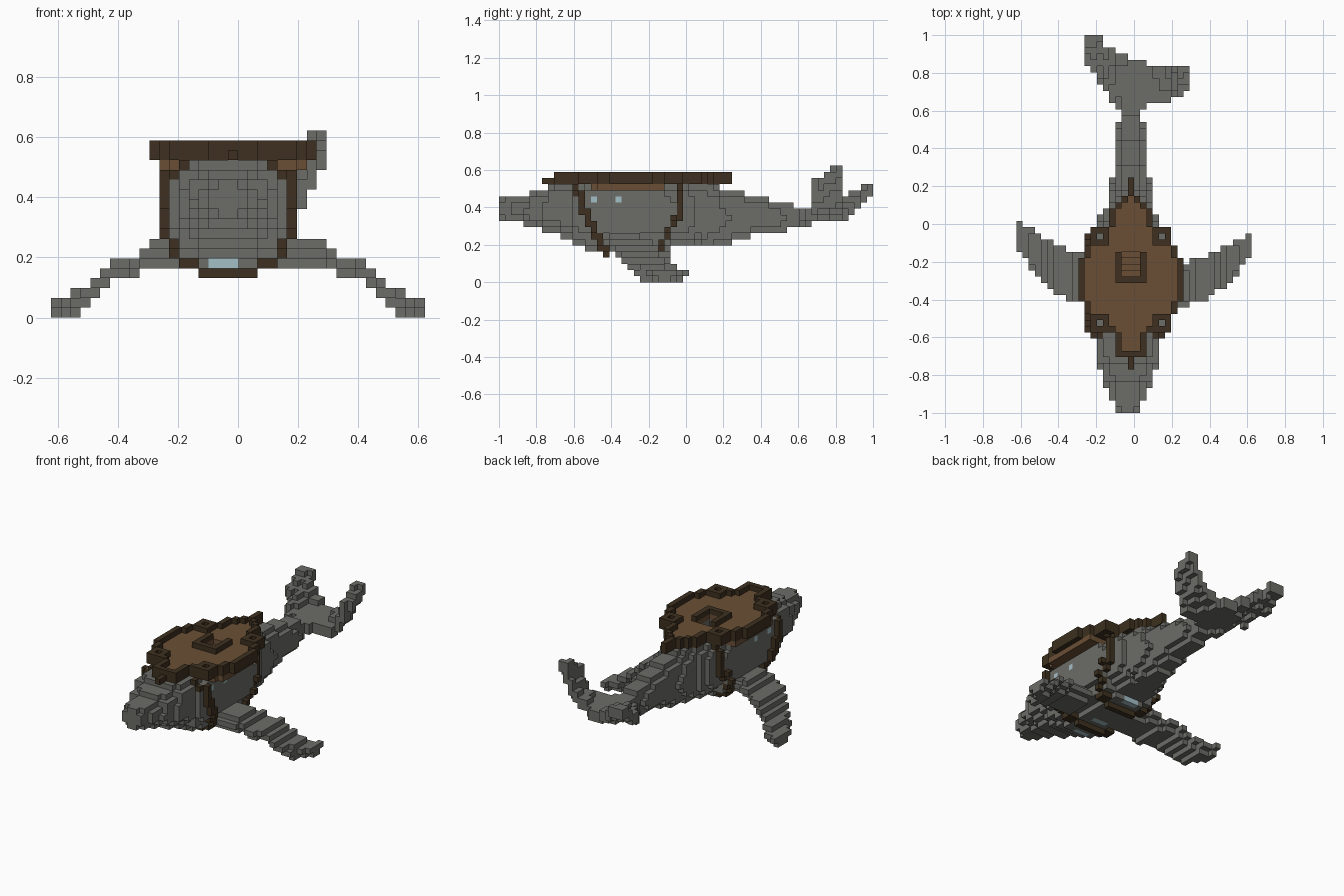
import bpy
import bmesh
from mathutils import Vector

CELL = 2 / 61  # edge of one block

default_cube = bpy.data.objects.get("Cube")
if default_cube:
    bpy.data.objects.remove(default_cube, do_unlink=True)


def make_material(name, colour):
    material = bpy.data.materials.new(name)
    material.use_nodes = True
    rgba = (*colour, 1)
    material.diffuse_color = rgba
    material.node_tree.nodes["Principled BSDF"].inputs["Base Color"].default_value = rgba
    return material


grey = make_material("whale grey", (0.15, 0.15, 0.137))
tan = make_material("deck brown", (0.145, 0.078, 0.036))
dark = make_material("dark brown", (0.047, 0.03, 0.014))
blue = make_material("pale blue", (0.37, 0.52, 0.57))


def sample(table, t):
    """Interpolate the rows of a table whose first column is the position."""
    if t <= table[0][0]:
        return table[0][1:]
    for low, high in zip(table, table[1:]):
        if t <= high[0]:
            f = (t - low[0]) / (high[0] - low[0])
            return [a + (b - a) * f for a, b in zip(low[1:], high[1:])]
    return table[-1][1:]


def box(xs, ys, zs):
    """All blocks of a box, both ends included."""
    return {(x, y, z) for x in range(xs[0], xs[1] + 1)
            for y in range(ys[0], ys[1] + 1) for z in range(zs[0], zs[1] + 1)}


# Body sections: y, half width, bottom, top
BODY = [(-30, 2, 10, 14), (-28, 3, 10, 14), (-25, 4, 9, 14.6), (-22, 5, 8, 15.6),
        (-20, 5, 7, 16), (-17, 6, 5.6, 16), (-15, 6, 5, 16), (-4, 6, 5, 16),
        (0, 5, 6, 16), (3, 3.8, 6, 16), (7, 3, 6.4, 15), (9, 2.6, 7, 15),
        (11, 2.5, 7.6, 14), (15, 2.4, 8, 13), (17, 1.6, 9, 12.6), (21, 1.6, 10, 12)]
# Squareness of the back along y: boxy under the deck, round at both ends
SQUARENESS = [(-24, 2.2), (-18, 3.9), (-1, 3.9), (5, 2.2)]
body = set()
for y in range(-30, 21):
    half, low, high = sample(BODY, y)
    low, high = round(low), round(high)
    middle, rise = (low + high) / 2, (high - low) / 2
    centre = -1.5 if y < 3 else -1
    back_power = sample(SQUARENESS, y)[0]
    for x, _, z in box((-9, 8), (y, y), (low, high - 1)):
        across = abs(x - centre) / (half + 0.05)
        up = (z + 0.5 - middle) / rise
        power = back_power if up > 0 else min(back_power, 2.5)
        if across ** power + abs(up) ** power <= 1:
            body.add((x, y, z))

# Tail flukes, one column per x: x, front y, back y, bottom, top
FLUKES = [(-8, 26, 30, 13, 15), (-7, 25, 30, 13, 15), (-6, 23, 30, 12, 14),
          (-5, 22, 28, 12, 14), (-3, 19, 27, 10, 12), (0, 18, 26, 10, 12),
          (2, 20, 25, 10, 12), (5, 20, 25, 11, 13), (6, 21, 25, 12, 15),
          (7, 21, 25, 14, 18), (8, 22, 25, 16, 18)]
flukes = set()
for x in range(-8, 9):
    front, back, low, high = sample(FLUKES, x)
    for y in range(round(front), round(back) + 1):
        lift = 0.08 * abs(x) * (y - (front + back) / 2)  # tips curl up rearwards
        flukes |= box((x, x), (y, y), (round(low + lift), round(high + lift) - 1))

# Side fins: distance out, bottom, top
FIN_HEIGHT = [(5, 5, 8), (7, 5, 8), (9, 5, 7), (11, 4, 6), (13, 3, 5),
              (14, 2, 4), (15, 1, 3), (16, 0, 3), (17, 0, 2)]


def fin(edges, place):
    cells = set()
    for out in range(4, 19):
        low, high = map(round, sample(FIN_HEIGHT, out))
        front, back = map(round, sample(edges, out))
        column = (place(out),) * 2
        cells |= box(column, (front + 1, back - 1), (low, high - 1))
        # Thinner leading and trailing edges
        top = high - 2 if high - low > 2 else high - 1
        for y in (front, back):
            cells |= box(column, (y, y), (low + 1, top))
    return cells


left_fin = fin([(5, -13, -7), (8, -13, -7), (12, -11, -5), (15, -9, -4), (18, -5, -2)],
               lambda out: out)
right_fin = fin([(5, -12, -6), (9, -12, -5), (12, -11, -4), (15, -8, -2), (18, -4, 0)],
                lambda out: -1 - out)

# Deck outline: y, cells either side of the centre column
DECK = [(-21, 2), (-19, 2), (-17, 3), (-16, 4), (-15, 6), (-14, 7), (-13, 7), (-12, 8),
        (-6, 8), (-5, 7), (-4, 7), (-3, 6), (-2, 5), (-1, 5), (0, 3), (2, 3), (3, 2),
        (4, 1), (5, 0), (7, 0)]
outline = set()
for y in range(-21, 8):
    half = round(sample(DECK, y)[0])
    outline |= {(x - 1, y) for x in range(-half, half + 1)}
ring = {(x, y) for x, y in outline
        if any((x + a, y + b) not in outline for a, b in ((1, 0), (-1, 0), (0, 1), (0, -1)))}

# Corner loops where the straps meet the deck, each with a hole through it
holes = set()
for x in (-6, 4):
    for y in (-16, -2):
        loop = {c[:2] for c in box((x - 1, x + 1), (y - 1, y + 1), (0, 0))}
        outline |= loop
        ring |= loop
        holes.add((x, y))
deck_floor = {(x, y, 16) for x, y in outline - ring}
deck_rim = {(x, y, z) for x, y in ring - holes for z in (16, 17)}
deck_rim |= box((-1, -1), (-23, -22), (16, 16))

# Wider support course under the deck
deck_support = {c for c in box((-8, 6), (-15, -4), (15, 15)) if c[:2] in outline} - body

# Hatch: raised frame open at the back, with steps going down inside
hatch_frame = box((-3, 1), (-9, -9), (17, 17))
for x in (-3, 1):
    hatch_frame |= box((x, x), (-9, -5), (17, 17))
hatch_steps, shaft = set(), set()
for n in range(5):
    hatch_steps |= box((-2, 0), (-4 - n, -4 - n), (16 - n, 16 - n))
    shaft |= box((-2, 0), (-4 - n, -4 - n), (17 - n, 17))
body -= shaft | hatch_steps
deck_floor -= shaft | hatch_steps

# Straps hug the body along slanted paths: z, y
solid = body | shaft | hatch_steps


def strap(path):
    cells = set()
    for x, y, z in box((-9, 8), (-20, 1), (4, 15)):
        beside = ((x + 1, y, z), (x - 1, y, z), (x, y, z + 1), (x, y, z - 1))
        if (abs(y - sample(path, z)[0]) <= 0.6 and (x, y, z) not in solid
                and any(c in solid for c in beside)):
            cells.add((x, y, z))
    return cells


front_strap = strap([(4, -13), (6, -14), (9, -15.5), (12, -17), (16, -18)])
rear_strap = strap([(4, -5), (6, -4), (9, -2), (11, -1), (16, -1)])

# Blue windows: panes along the belly and two portholes on each flank
windows = {c for y in (-16, -11, -3) for c in box((-3, -1), (y, y), (5, 5)) if c in body}
for y in (-15, -11):
    row = [x for x, b, z in body if b == y and z == 13]
    windows |= {(min(row), y, 13), (max(row), y, 13)}

# Earlier parts win wherever blocks overlap
parts = [("windows", windows, blue), ("body", body, grey),
         ("hatch_steps", hatch_steps, tan), ("hatch_frame", hatch_frame, dark),
         ("deck_rim", deck_rim, dark), ("deck_floor", deck_floor, tan),
         ("front_strap", front_strap, dark), ("rear_strap", rear_strap, dark),
         ("deck_support", deck_support, tan), ("tail_flukes", flukes, grey),
         ("left_fin", left_fin, grey), ("right_fin", right_fin, grey)]
filled = set().union(*(cells for _, cells, _ in parts))
used = set()


def build_blocks(name, cells, material):
    """Make an object from the exposed sides of a set of blocks."""
    bm = bmesh.new()
    corners = {}

    def corner(p):
        key = tuple(round(v * 2) for v in p)
        if key not in corners:
            corners[key] = bm.verts.new(Vector(p) * CELL)
        return corners[key]

    for cell in sorted(cells):
        centre = Vector(cell) + Vector((0.5, 0, 0.5))
        for axis in range(3):
            for sign in (-1, 1):
                normal = Vector((0, 0, 0))
                normal[axis] = sign
                if tuple(int(a + b) for a, b in zip(cell, normal)) in filled:
                    continue
                u = Vector((0, 0, 0))
                u[(axis + 1) % 3] = 0.5
                v = normal.cross(u)
                middle = centre + normal / 2
                bm.faces.new([corner(middle + s * u + t * v)
                              for s, t in ((-1, -1), (1, -1), (1, 1), (-1, 1))])
    mesh = bpy.data.meshes.new(name)
    bm.to_mesh(mesh)
    bm.free()
    mesh.materials.append(material)
    bpy.context.collection.objects.link(bpy.data.objects.new(name, mesh))


for name, cells, material in parts:
    build_blocks(name, cells - used, material)
    used |= cells
